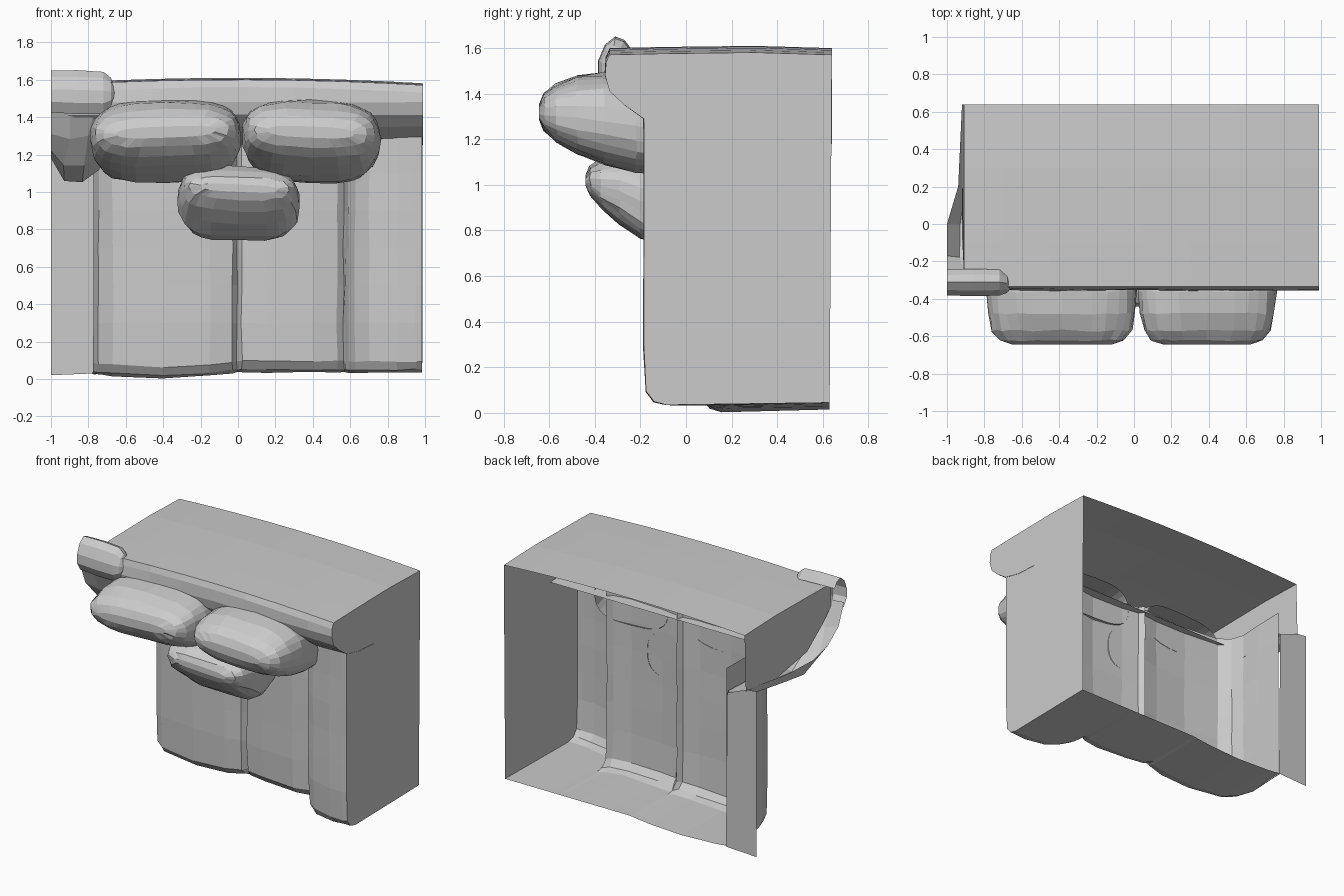
import bpy, bmesh, math, random
random.seed(4)


def finish(name, bm):
    me = bpy.data.meshes.new(name)
    bm.to_mesh(me)
    bm.free()
    ob = bpy.data.objects.new(name, me)
    bpy.context.collection.objects.link(ob)
    return ob


def sheet(name, rows, jitter=0.0, closed=False, cap=False):
    """Loft a surface through rows of equal point count; row ends stay unjittered on open sheets."""
    bm = bmesh.new()
    grid = []
    n = len(rows[0])
    for i, row in enumerate(rows):
        line = []
        for j, p in enumerate(row):
            inner = 0 < i < len(rows) - 1 and (closed or 0 < j < n - 1)
            line.append(bm.verts.new([c + (random.uniform(-jitter, jitter) if inner else 0) for c in p]))
        grid.append(line)
    for a, b in zip(grid, grid[1:]):
        for j in range(n if closed else n - 1):
            k = (j + 1) % n
            bm.faces.new((a[j], a[k], b[k], b[j]))
    if cap:
        bm.faces.new(grid[-1])
    bmesh.ops.remove_doubles(bm, verts=bm.verts, dist=0.0005)
    bmesh.ops.recalc_face_normals(bm, faces=bm.faces)
    return finish(name, bm)


def panel(name, pts):
    """Single flat polygon."""
    bm = bmesh.new()
    bm.faces.new([bm.verts.new(p) for p in pts])
    return finish(name, bm)


def pillow(name, x0, x1, rings, power=0.6, sides=28, tilt=0.0):
    """Soft cushion: rounded rings along y, open at the rear. Ring = (y, z low, z high, side inset)."""
    rows = []
    for y, lo, hi, inset in rings:
        row = []
        for i in range(sides):
            a = 2 * math.pi * i / sides
            c, s = math.cos(a), math.sin(a)
            px = math.copysign(abs(c) ** power, c)
            pz = math.copysign(abs(s) ** 0.8, s)
            row.append(((x0 + x1) / 2 + px * ((x1 - x0) / 2 - inset), y,
                        (lo + hi) / 2 + pz * (hi - lo) / 2 + tilt * px))
        rows.append(row)
    sheet(name, rows, 0.006, closed=True, cap=True)


# Seat cushions and right arm: one cross-section (x, y) lofted along z, rounded lower edge
PROFILE = [(-0.76, 0.63), (-0.765, 0.4), (-0.775, 0.24), (-0.745, 0.15), (-0.67, 0.09), (-0.4, 0.06),
           (-0.15, 0.06), (-0.03, 0.075), (-0.005, 0.11), (0.02, 0.07), (0.15, 0.05), (0.4, 0.04),
           (0.53, 0.06), (0.565, 0.09), (0.575, 0.04), (0.59, -0.03), (0.625, -0.1), (0.7, -0.155),
           (0.85, -0.185), (0.95, -0.188), (0.985, -0.185)]


def base(x):
    """Height of the lower edge: the left seat sags a little."""
    return 0.035 - 0.03 * max(0.0, 1 - ((x + 0.42) / 0.42) ** 2)


ROWS = [[(x, 0.63, base(x) + 0.01) for x, y in PROFILE]]
for dz, back in ((0, 0.1), (0.015, 0.045), (0.06, 0.01)):
    ROWS.append([(x, min(0.63, y + back), base(x) + dz) for x, y in PROFILE])
for z in (0.3, 0.5, 0.7, 0.9, 1.1, 1.3):
    ROWS.append([(x, y, z) for x, y in PROFILE])
sheet("seat_and_arm", ROWS, 0.004)

# Backrest roll
BACK = [(0.12, 1.25), (-0.05, 1.26), (-0.18, 1.29), (-0.27, 1.35), (-0.335, 1.41),
        (-0.355, 1.48), (-0.35, 1.54), (-0.335, 1.58)]
XS = [-0.91, -0.7, -0.45, -0.2, 0.05, 0.3, 0.55, 0.8, 0.988]


def crown(x):
    return 0.02 - 0.03 * x * x


sheet("backrest_front", [[(x, y, z + (crown(x) if z > 1.5 else 0)) for x in XS] for y, z in BACK], 0.004)

# Large flat sides: the top follows a slight crown
TOP = [(-0.335, 1.58), (-0.1, 1.585), (0.3, 1.59), (0.64, 1.58)]
sheet("back_panel", [[(x, y, z + crown(x)) for x in XS] for y, z in TOP])
panel("right_side", [(0.985, 0.63, 0.045), (0.985, -0.085, 0.035), (0.985, -0.14, 0.05), (0.985, -0.175, 0.095),
                     (0.985, -0.185, 0.3), (0.985, -0.185, 1.29)]
      + [(0.988, y, z) for y, z in BACK[3:-1]] + [(0.988, y, z + crown(0.988)) for y, z in TOP])
panel("left_side", [(-0.92, 0.64, 1.18), (-0.92, 0.3, 1.14), (-0.92, -0.05, 1.2), (-0.91, -0.25, 1.33),
                    (-0.91, -0.335, 1.42)] + [(-0.91, y, z + crown(-0.91)) for y, z in TOP])

# Floor strip beside the seat
panel("floor_strip", [(-1, 0.635, 0.02), (-0.76, 0.635, 0.03), (-0.77, 0.635, 1.13), (-0.92, 0.635, 1.19),
                      (-1, 0.635, 1.2)])

# Flared left end of the backrest: each row goes from outer edge to seat side
sheet("backrest_left_end", [
    [(-1, -0.35, 1.46), (-0.9, -0.35, 1.45), (-0.77, -0.34, 1.43), (-0.66, -0.33, 1.42)],
    [(-1, -0.29, 1.31), (-0.9, -0.28, 1.28), (-0.8, -0.27, 1.3), (-0.7, -0.26, 1.34)],
    [(-1, -0.17, 1.22), (-0.93, -0.18, 1.14), (-0.82, -0.17, 1.14), (-0.73, -0.13, 1.2)],
    [(-1, 0.0, 1.18), (-0.93, 0.0, 1.06), (-0.83, 0.0, 1.05), (-0.74, 0.02, 1.12)],
    [(-0.94, 0.2, 1.14), (-0.9, 0.2, 1.07), (-0.83, 0.2, 1.07), (-0.77, 0.2, 1.12)],
    [(-0.92, 0.63, 1.19), (-0.89, 0.63, 1.13), (-0.83, 0.63, 1.12), (-0.77, 0.63, 1.14)]], 0.003)

# Folded throw over the top left corner
THROW = [(-0.24, 1.6), (-0.27, 1.64), (-0.31, 1.655), (-0.355, 1.62), (-0.385, 1.55),
         (-0.385, 1.48), (-0.35, 1.42)]
sheet("corner_throw", [[(x, -0.33 + (y + 0.33) * s, 1.53 + (z - 1.53 - 0.03 * (x + 1)) * s) for y, z in THROW]
                       for x, s in ((-1, 0.95), (-0.86, 1), (-0.72, 0.96), (-0.68, 0.7), (-0.66, 0.3))])

# Three loose pillows
BIG = [(0.06, 1.08, 1.4, 0.08), (-0.1, 1.05, 1.43, 0.03), (-0.22, 1.055, 1.475, 0.01),
       (-0.36, 1.09, 1.49, 0), (-0.48, 1.14, 1.475, 0.01), (-0.57, 1.19, 1.44, 0.03),
       (-0.62, 1.24, 1.4, 0.07), (-0.645, 1.29, 1.35, 0.14)]
pillow("left_pillow", -0.79, 0.02, BIG, tilt=0.01)
pillow("right_pillow", 0.02, 0.76, BIG, tilt=-0.01)
pillow("front_pillow", -0.32, 0.33, [(0.05, 0.77, 1.1, 0.06), (-0.1, 0.74, 1.12, 0.02), (-0.2, 0.76, 1.13, 0),
                                     (-0.29, 0.83, 1.14, 0.01), (-0.37, 0.9, 1.11, 0.03),
                                     (-0.42, 0.96, 1.08, 0.06), (-0.44, 1.0, 1.04, 0.12)], 0.5, tilt=-0.01)
